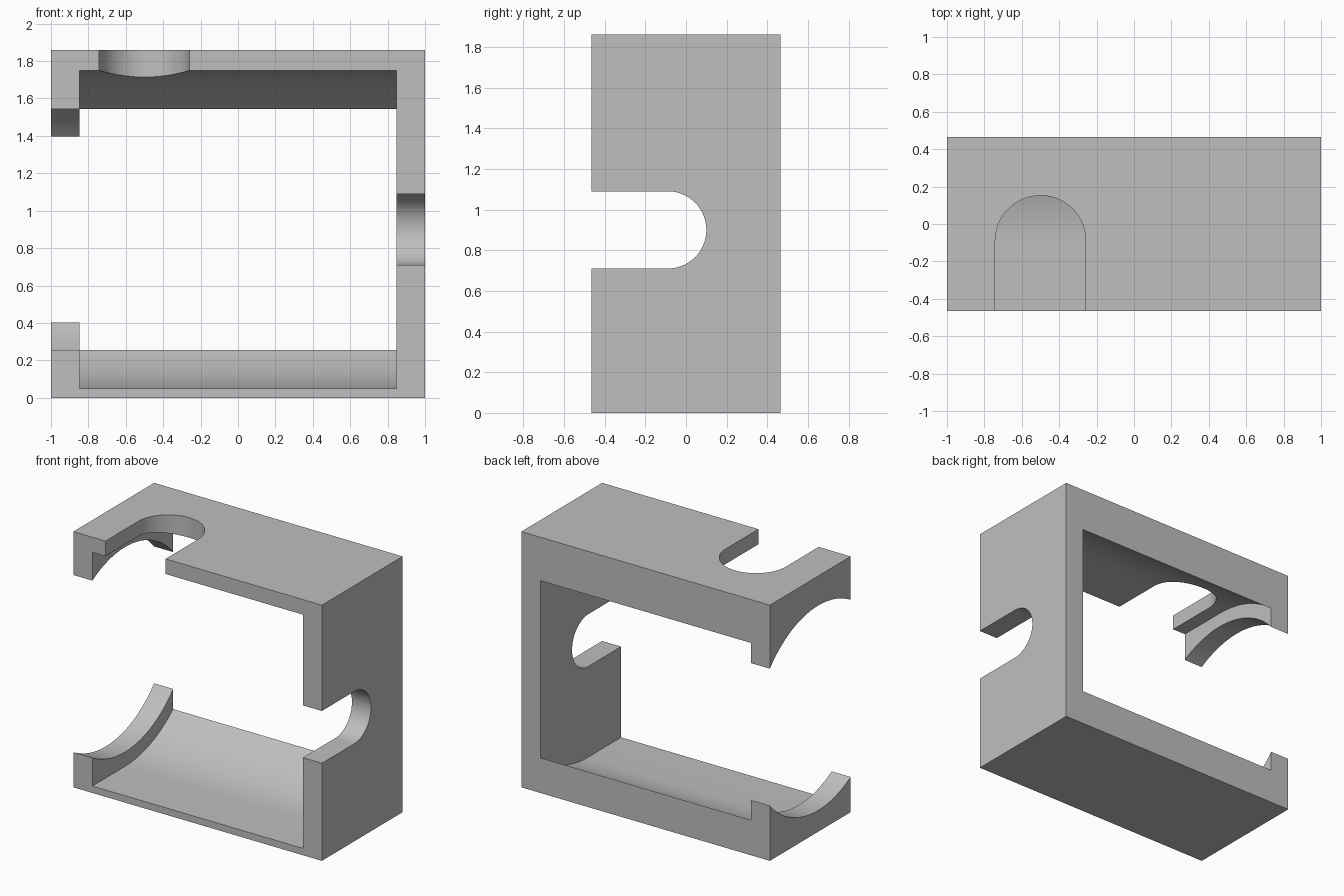
import bpy, bmesh
from math import pi, sin, cos, radians
from mathutils import Vector

if "Cube" in bpy.data.objects:
    bpy.data.objects.remove(bpy.data.objects["Cube"], do_unlink=True)

HALF_DEPTH, HEIGHT = 0.464, 1.86
AXIS_Y, AXIS_Z = -0.09, 0.90      # shared centre line of all rounded cuts
OPEN_Y = -0.8                     # slots run out through the front

grey = bpy.data.materials.new("matte_grey")
grey.use_nodes = True
colour = (0.52, 0.52, 0.52, 1)
grey.diffuse_color = colour
grey.node_tree.nodes["Principled BSDF"].inputs["Base Color"].default_value = colour


def make_object(name, bm):
    bmesh.ops.recalc_face_normals(bm, faces=bm.faces)
    mesh = bpy.data.meshes.new(name)
    bm.to_mesh(mesh)
    bm.free()
    mesh.materials.append(grey)
    obj = bpy.data.objects.new(name, mesh)
    bpy.context.collection.objects.link(obj)
    return obj


def arch(radius, steps=48):
    """Semicircle facing the back with straight sides to the front."""
    arc = [(AXIS_Y + radius * sin(pi * i / steps), radius * cos(pi * i / steps))
           for i in range(steps + 1)]
    return [(OPEN_Y, radius)] + arc + [(OPEN_Y, -radius)]


def circle(radius, steps=96):
    return [(AXIS_Y + radius * sin(2 * pi * i / steps), radius * cos(2 * pi * i / steps))
            for i in range(steps)]


def prism(name, profile, start, end, place):
    """Extrude a (y, across) profile; place maps (y, across, along) to a point."""
    bm = bmesh.new()
    face = bm.faces.new([bm.verts.new(place(y, a, start)) for y, a in profile])
    out = bmesh.ops.extrude_face_region(bm, geom=[face])
    shift = Vector(place(0, 0, end)) - Vector(place(0, 0, start))
    moved = [v for v in out["geom"] if isinstance(v, bmesh.types.BMVert)]
    bmesh.ops.translate(bm, verts=moved, vec=shift)
    return make_object(name, bm)


def along_x(y, a, t):
    return (t, y, AXIS_Z + a)


def along_z(y, a, t):
    return (-0.5 + a, y, t)


# Solid block
bm = bmesh.new()
bmesh.ops.create_cube(bm, size=1)
bmesh.ops.scale(bm, verts=bm.verts, vec=(2, 2 * HALF_DEPTH, HEIGHT))
bmesh.ops.translate(bm, verts=bm.verts, vec=(0, 0, HEIGHT / 2))
housing = make_object("housing", bm)

# Main cavity, round end opening, side slot and top slot
cutters = [
    prism("cavity_cutter", arch(0.85), -0.847, 0.847, along_x),
    prism("end_opening_cutter", circle(0.745), -1.2, -0.7, along_x),
    prism("side_slot_cutter", arch(0.19), 0.7, 1.2, along_x),
    prism("top_slot_cutter", arch(0.242), 1.3, 2.1, along_z),
]
for cutter in cutters:
    mod = housing.modifiers.new(cutter.name, "BOOLEAN")
    mod.operation = "DIFFERENCE"
    mod.solver = "EXACT"
    mod.object = cutter
    cutter.hide_render = True

# Bake the cuts and shade the curved walls
bpy.ops.object.select_all(action="DESELECT")
bpy.context.view_layer.objects.active = housing
housing.select_set(True)
for name in [m.name for m in housing.modifiers]:
    bpy.ops.object.modifier_apply(modifier=name)
bpy.ops.object.shade_smooth_by_angle(angle=radians(30))
for cutter in cutters:
    bpy.data.objects.remove(cutter, do_unlink=True)
